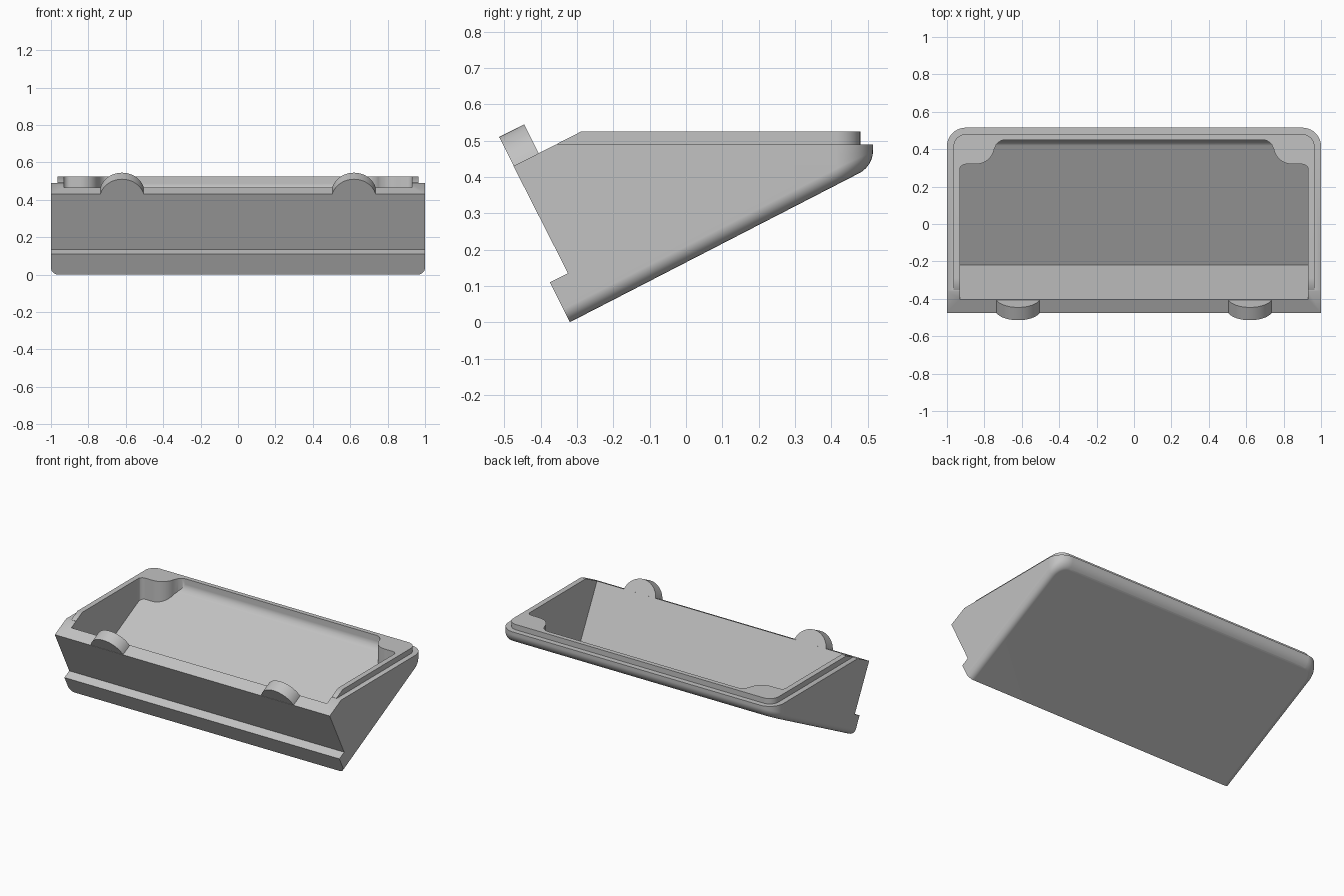
import bpy, bmesh, math
from mathutils import Vector, Matrix

cube = bpy.data.objects.get("Cube")
if cube:
    bpy.data.objects.remove(cube, do_unlink=True)

grey = bpy.data.materials.new("plain grey")
grey.use_nodes = True
colour = (0.54, 0.54, 0.54, 1)
grey.diffuse_color = colour
grey.node_tree.nodes["Principled BSDF"].inputs["Base Color"].default_value = colour


def finish(name, bm):
    bmesh.ops.recalc_face_normals(bm, faces=bm.faces)
    mesh = bpy.data.meshes.new(name)
    bm.to_mesh(mesh)
    bm.free()
    mesh.materials.append(grey)
    ob = bpy.data.objects.new(name, mesh)
    bpy.context.collection.objects.link(ob)
    return ob


def prism(points, axis, lo, hi):
    """Extrude a 2D outline along x (points are y, z) or z (points are x, y)."""
    bm = bmesh.new()
    place = (lambda a, b, t: (t, a, b)) if axis == "x" else (lambda a, b, t: (a, b, t))
    face = bm.faces.new([bm.verts.new(place(a, b, lo)) for a, b in points])
    out = bmesh.ops.extrude_face_region(bm, geom=[face])
    verts = [v for v in out["geom"] if isinstance(v, bmesh.types.BMVert)]
    bmesh.ops.translate(bm, verts=verts, vec=place(0, 0, hi - lo))
    bmesh.ops.recalc_face_normals(bm, faces=bm.faces)
    return bm


def round_edges(bm, rule, radius, segments):
    bm.normal_update()
    bmesh.ops.bevel(bm, geom=[e for e in bm.edges if rule(e)], offset=radius,
                    segments=segments, profile=0.5, affect="EDGES")


def cylinder(name, start, direction, radius, length):
    bm = bmesh.new()
    bmesh.ops.create_cone(bm, cap_ends=True, segments=56, radius1=radius, radius2=radius, depth=length)
    d = Vector(direction).normalized()
    turn = d.to_track_quat("Z", "Y").to_matrix().to_4x4()
    bm.transform(Matrix.Translation(Vector(start) + d * length / 2) @ turn)
    return finish(name, bm)


def combine(target, tool, operation):
    mod = target.modifiers.new("combine", "BOOLEAN")
    mod.operation, mod.object, mod.solver = operation, tool, "EXACT"
    bpy.context.view_layer.objects.active = target
    bpy.ops.object.modifier_apply(modifier=mod.name)
    bpy.data.objects.remove(tool, do_unlink=True)


def back_upright(e):
    a, b = e.verts
    return (a.co - b.co).xy.length < 1e-4 and min(a.co.y, b.co.y) > 0.4


def underside_rim(e):
    return (any(f.normal.z < -0.7 for f in e.link_faces)
            and max(v.co.y for v in e.verts) > -0.3)


# Wedge body with a stepped front foot and rounded back corners
bm = prism([(-0.32, 0), (0.515, 0.43), (0.515, 0.49), (-0.357, 0.49),
            (-0.475, 0.43), (-0.325, 0.135), (-0.375, 0.11)], "x", -1, 1)
round_edges(bm, back_upright, 0.1, 10)
round_edges(bm, underside_rim, 0.04, 6)
body = finish("enclosure_body", bm)

# Raised lip around the opening
bm = prism([(-0.354, 0.47), (-0.354, 0.4917), (-0.289, 0.525),
            (0.48, 0.525), (0.48, 0.47)], "x", -0.965, 0.965)
round_edges(bm, back_upright, 0.065, 10)
combine(body, finish("lip", bm), "UNION")

# Cavity, leaving a screw boss in each back corner
bm = prism([(-0.54, 0.733), (-0.22, 0.108), (0.45, 0.453), (0.45, 0.733)], "x", -0.93, 0.93)
round_edges(bm, lambda e: all(v.co.y > 0.4 and v.co.z < 0.5 for v in e.verts), 0.035, 6)
cavity = finish("cavity", bm)
arc = [(0.845 + 0.1 * math.cos(math.radians(a)), 0.42 + 0.1 * math.sin(math.radians(a)))
       for a in range(190, 271, 8)]
outline = ([(1.1, 0.6), (0.69, 0.6), (0.69, 0.452), (0.715, 0.444), (0.735, 0.427)] + arc
           + [(0.9, 0.32), (0.915, 0.316), (0.926, 0.307), (0.932, 0.295), (1.1, 0.295)])
for side in (-1, 1):
    boss = finish("boss", prism([(side * x, y) for x, y in outline], "z", 0, 1))
    combine(cavity, boss, "DIFFERENCE")
combine(body, cavity, "DIFFERENCE")

# Mounting ears on the front wall, and screw holes with counterbores
inward = Vector((0, 0.295, 0.15)).normalized()
for side in (-1, 1):
    centre = Vector((side * 0.62, -0.461, 0.4025))
    combine(body, cylinder("ear", centre + inward * 0.001, inward, 0.12, 0.077), "UNION")
    combine(body, cylinder("ear_hole", centre - inward * 0.1, inward, 0.063, 0.25), "DIFFERENCE")
    combine(body, cylinder("counterbore", (side * 0.84, 0.415, 0.2), (0, 0, 1), 0.075, 0.265), "DIFFERENCE")
    combine(body, cylinder("screw_hole", (side * 0.84, 0.415, 0.2), (0, 0, 1), 0.035, 0.5), "DIFFERENCE")

# Smooth the rounded parts, keep flat faces flat
bpy.ops.object.select_all(action="DESELECT")
body.select_set(True)
bpy.context.view_layer.objects.active = body
bpy.ops.object.shade_smooth_by_angle(angle=math.radians(30))
weighted = body.modifiers.new("weighted normals", "WEIGHTED_NORMAL")
weighted.keep_sharp = True
